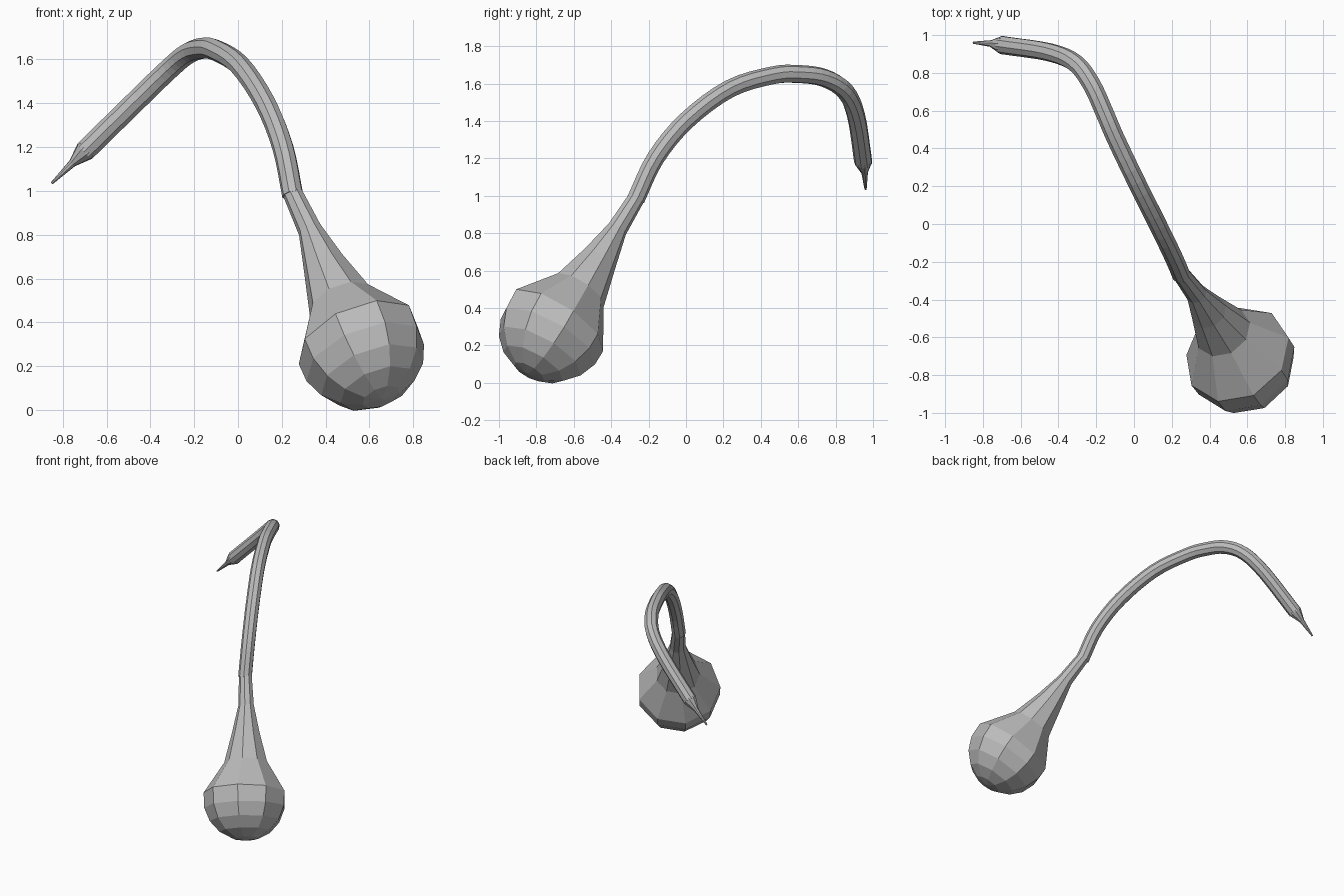
import bpy
import bmesh
from math import sin, cos, radians, tau
from mathutils import Vector

cube = bpy.data.objects.get("Cube")
if cube:
    bpy.data.objects.remove(cube, do_unlink=True)

SIDES = 9

grey = bpy.data.materials.new("plain grey")
grey.use_nodes = True
grey.diffuse_color = (0.5, 0.5, 0.5, 1)
grey.node_tree.nodes["Principled BSDF"].inputs["Base Color"].default_value = (0.5, 0.5, 0.5, 1)


def sweep(name, rings, ref):
    """Skin nine-sided rings (centre, radius) along a path, carrying the frame along."""
    bm = bmesh.new()
    loops = []
    for i, (centre, radius) in enumerate(rings):
        ahead = rings[min(i + 1, len(rings) - 1)][0] - centre
        behind = centre - rings[max(i - 1, 0)][0]
        t = (ahead.normalized() + behind.normalized()).normalized()
        ref = (ref - t * ref.dot(t)).normalized()
        side = t.cross(ref)
        loops.append([bm.verts.new(centre + radius * (ref * cos(tau * k / SIDES) + side * sin(tau * k / SIDES)))
                      for k in range(SIDES)])
    for a, b in zip(loops, loops[1:]):
        for k in range(SIDES):
            n = (k + 1) % SIDES
            bm.faces.new((a[k], a[n], b[n], b[k]))
    bm.faces.new(loops[0][::-1])
    bm.faces.new(loops[-1])
    bmesh.ops.recalc_face_normals(bm, faces=bm.faces)
    mesh = bpy.data.meshes.new(name)
    bm.to_mesh(mesh)
    bm.free()
    mesh.materials.append(grey)
    bpy.context.collection.objects.link(bpy.data.objects.new(name, mesh))


def smooth_path(points, steps=4):
    """Catmull-Rom curve through the points."""
    p = [Vector(q) for q in points]
    p = [2 * p[0] - p[1]] + p + [2 * p[-1] - p[-2]]
    path = []
    for a, b, c, d in zip(p, p[1:], p[2:], p[3:]):
        for s in range(steps):
            u = s / steps
            path.append(0.5 * (2 * b + (c - a) * u + (2 * a - 5 * b + 4 * c - d) * u ** 2
                               + (3 * b - a - 3 * c + d) * u ** 3))
    return path + [p[-2]]


# Round bulb with a tapering neck
axis = Vector((-0.33, 0.46, 0.82)).normalized()
middle = Vector((0.56, -0.71, 0.29))
front = Vector((0.09, -0.23, 0.2))
R = 0.295
bulb = [(middle - axis * R * sin(radians(a)), R * cos(radians(a))) for a in (88, 72, 52, 32, 12, -8)]
neck = [(Vector((0.47, -0.57, 0.49)), 0.155), (Vector((0.395, -0.465, 0.66)), 0.1),
        (Vector((0.33, -0.37, 0.82)), 0.056), (Vector((0.25, -0.265, 0.99)), 0.046)]
sweep("bulb_and_neck", bulb + neck, front)

# Long arched stem
arch = smooth_path([(0.25, -0.27, 0.98), (0.205, -0.165, 1.2), (0.125, 0.0, 1.4), (0.01, 0.23, 1.57),
                    (-0.1, 0.46, 1.642), (-0.16, 0.6, 1.65), (-0.225, 0.74, 1.63), (-0.31, 0.85, 1.56),
                    (-0.45, 0.91, 1.425), (-0.7, 0.948, 1.18)])
sweep("stem", [(p, 0.049) for p in arch], front)

# Pointed tip
tip = [((-0.69, 0.947, 1.19), 0.048), ((-0.7, 0.948, 1.18), 0.048),
       ((-0.757, 0.955, 1.125), 0.018), ((-0.85, 0.96, 1.035), 0.006)]
sweep("tip", [(Vector(c), r) for c, r in tip], front)
